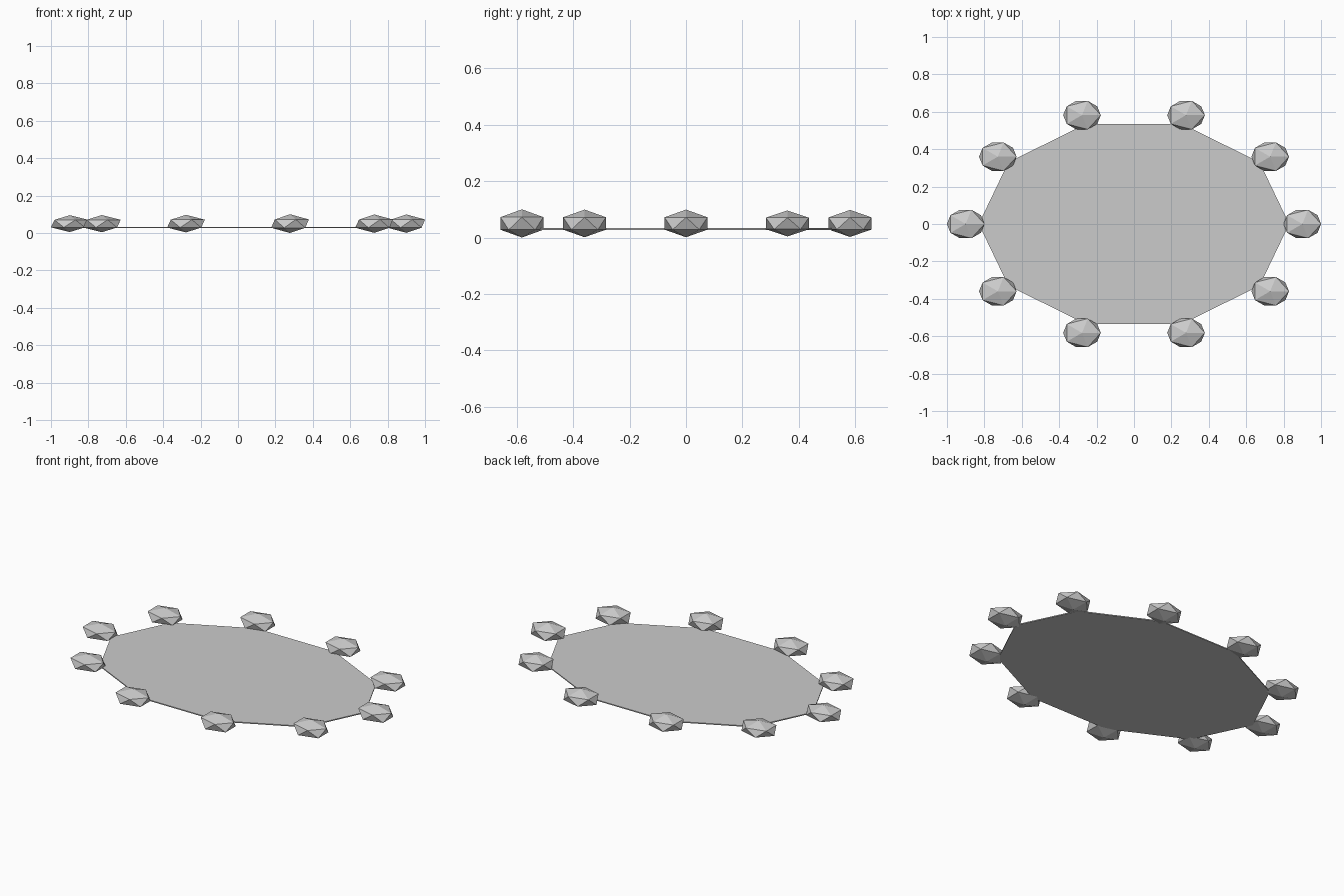
import bpy, bmesh, math

if "Cube" in bpy.data.objects:
    bpy.data.objects.remove(bpy.data.objects["Cube"])

SIDES = 10


def finish(name, bm):
    bmesh.ops.recalc_face_normals(bm, faces=bm.faces[:])
    mesh = bpy.data.meshes.new(name)
    bm.to_mesh(mesh)
    bm.free()
    obj = bpy.data.objects.new(name, mesh)
    bpy.context.collection.objects.link(obj)
    return obj


def ellipse(i, rx, ry):
    a = math.tau * i / SIDES
    return rx * math.cos(a), ry * math.sin(a)


# Water: thin ten-sided oval slab
bm = bmesh.new()
rim = [bm.verts.new((*ellipse(i, 0.83, 0.5625), 0.027)) for i in range(SIDES)]
face = bm.faces.new(rim)
ext = bmesh.ops.extrude_face_region(bm, geom=[face], use_keep_orig=True)
top = [v for v in ext["geom"] if isinstance(v, bmesh.types.BMVert)]
bmesh.ops.translate(bm, verts=top, vec=(0, 0, 0.006))
finish("pond_water", bm)

# Border: flattened faceted stones, slightly varied in height
heights = [0.049, 0.046, 0.048, 0.047, 0.045, 0.045, 0.046, 0.047, 0.05, 0.049]
for i, h in enumerate(heights):
    bm = bmesh.new()
    bmesh.ops.create_icosphere(bm, subdivisions=1, radius=1)
    bmesh.ops.scale(bm, verts=bm.verts[:], vec=(0.1125, 0.0895, h))
    stone = finish(f"border_stone_{i + 1}", bm)
    stone.location = (*ellipse(i, 0.9, 0.612), 0.05)
